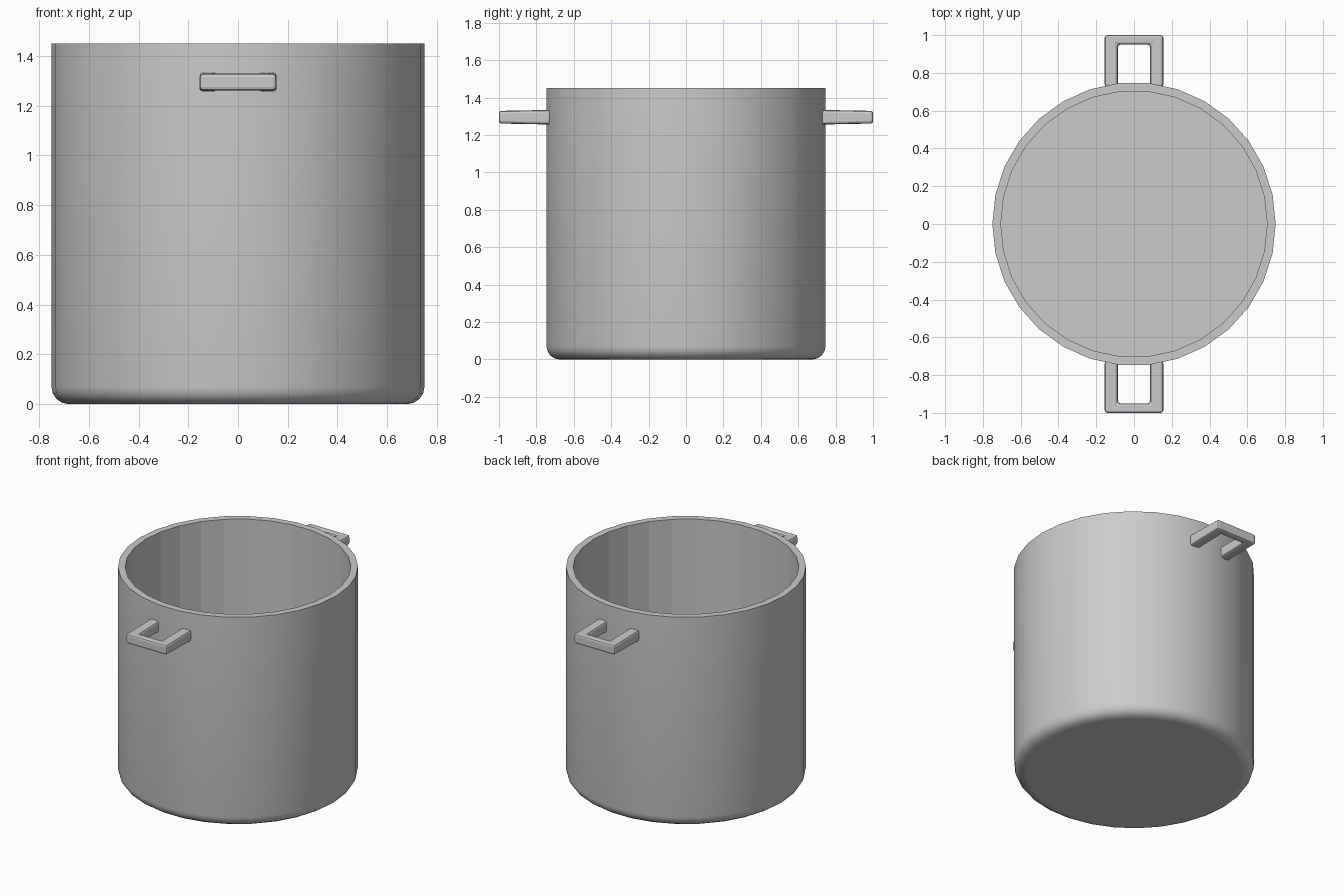
import bpy, bmesh
from math import sin, cos, pi

if "Cube" in bpy.data.objects:
    bpy.data.objects.remove(bpy.data.objects["Cube"])

SIDES = 30


def make_object(name, bm):
    bmesh.ops.recalc_face_normals(bm, faces=bm.faces)
    mesh = bpy.data.meshes.new(name)
    bm.to_mesh(mesh)
    bm.free()
    obj = bpy.data.objects.new(name, mesh)
    bpy.context.collection.objects.link(obj)
    return obj


# Pot body: revolved profile, smooth outside, faceted inside
R, H, BEV = 0.75, 1.45, 0.07
profile = [(R - BEV + BEV * sin(a), BEV - BEV * cos(a))
           for a in [i * pi / 8 for i in range(5)]]
outer_count = len(profile)
profile += [(R, H), (0.705, H), (0.705, 0.05)]

bm = bmesh.new()
rings = [[bm.verts.new((r * cos(2 * pi * k / SIDES), r * sin(2 * pi * k / SIDES), z))
          for k in range(SIDES)] for r, z in profile]
for i, (a, b) in enumerate(zip(rings, rings[1:])):
    for k in range(SIDES):
        n = (k + 1) % SIDES
        bm.faces.new((a[k], a[n], b[n], b[k])).smooth = i < outer_count
bm.faces.new(rings[0])
bm.faces.new(rings[-1])
# Sharp rim and base edges
for e in bm.edges:
    if len(e.link_faces) == 2 and e.calc_face_angle() > 0.55:
        e.smooth = False
for k in range(SIDES):
    bm.edges.get((rings[0][k], rings[0][(k + 1) % SIDES])).smooth = False
make_object("pot_body", bm)


# Handle: bevelled U-shaped bar, slightly thicker where it meets the wall
def make_handle(name, side):
    zc, half, root = 1.295, 0.034, 0.039
    outer = [(-0.155, 0.725), (-0.155, 1.0), (0.155, 1.0), (0.155, 0.725)]
    inner = [(-0.085, 0.725), (-0.085, 0.95), (0.085, 0.95), (0.085, 0.725)]
    hs = [root, half, half, root]
    bm = bmesh.new()
    sections = []
    for (ox, oy), (ix, iy), h in zip(outer, inner, hs):
        sections.append([bm.verts.new((x * side, y * side, zc + s * h))
                         for x, y, s in ((ox, oy, -1), (ix, iy, -1),
                                         (ix, iy, 1), (ox, oy, 1))])
    for a, b in zip(sections, sections[1:]):
        for k in range(4):
            n = (k + 1) % 4
            bm.faces.new((a[k], a[n], b[n], b[k]))
    bm.faces.new(sections[0])
    bm.faces.new(sections[-1])
    obj = make_object(name, bm)
    bevel = obj.modifiers.new("bevel", 'BEVEL')
    bevel.width = 0.014
    bevel.segments = 2
    bevel.limit_method = 'ANGLE'
    return obj


make_handle("back_handle", 1)
make_handle("front_handle", -1)
